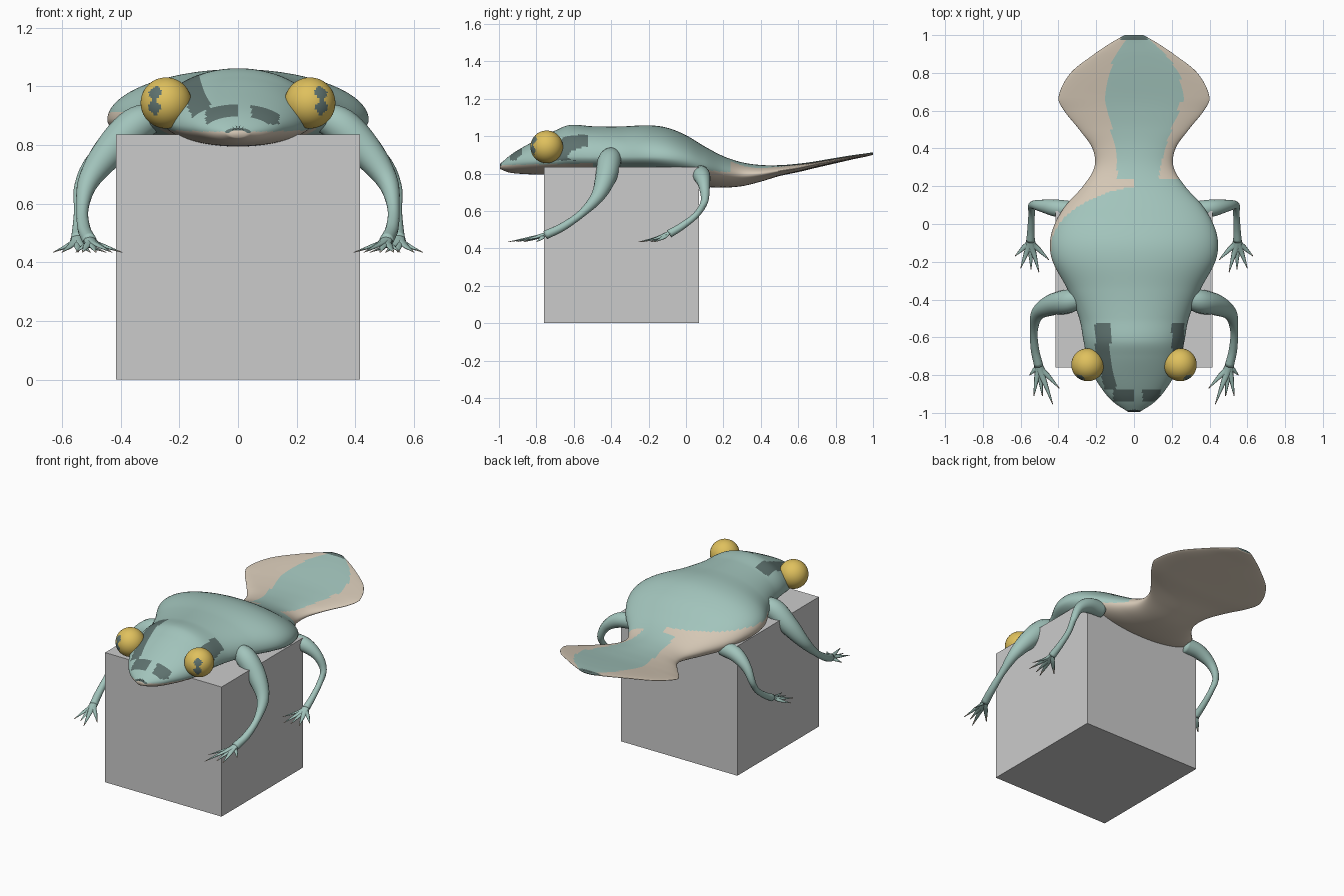
import bpy, bmesh, math
from mathutils import Vector

if "Cube" in bpy.data.objects:
    bpy.data.objects.remove(bpy.data.objects["Cube"])


def material(name, rgb):
    m = bpy.data.materials.new(name)
    m.diffuse_color = (*rgb, 1)
    m.use_nodes = True
    m.node_tree.nodes["Principled BSDF"].inputs["Base Color"].default_value = m.diffuse_color
    return m


TEAL = material("teal skin", (0.36, 0.55, 0.50))
BEIGE = material("beige belly", (0.66, 0.57, 0.46))
DARK = material("dark marking", (0.11, 0.165, 0.155))
GOLD = material("gold eye", (0.74, 0.53, 0.11))
GREY = material("grey block", (0.60, 0.60, 0.60))


def finish(bm, name, mats, rule=None, smooth=True):
    bmesh.ops.recalc_face_normals(bm, faces=bm.faces)
    for f in bm.faces:
        f.smooth = smooth
        if rule:
            f.material_index = rule(f.calc_center_median())
    me = bpy.data.meshes.new(name)
    bm.to_mesh(me)
    bm.free()
    for m in mats:
        me.materials.append(m)
    ob = bpy.data.objects.new(name, me)
    bpy.context.collection.objects.link(ob)
    return ob


def loft(bm, rings):
    """Skin a list of closed rings and cap both ends."""
    vs = [[bm.verts.new(p) for p in r] for r in rings]
    n = len(vs[0])
    for a, b in zip(vs, vs[1:]):
        for i in range(n):
            j = (i + 1) % n
            bm.faces.new((a[i], a[j], b[j], b[i]))
    bm.faces.new(vs[0])
    bm.faces.new(vs[-1])


def sample(rows, t):
    """Smooth interpolation of table rows keyed by the first column."""
    n = len(rows)
    k = max(i for i in range(n - 1) if i == 0 or rows[i][0] <= t)
    a, b = rows[k], rows[k + 1]
    h = b[0] - a[0]
    u = min(1, max(0, (t - a[0]) / h))

    def slope(i, c):
        p, q = rows[max(i - 1, 0)], rows[min(i + 1, n - 1)]
        return (q[c] - p[c]) / (q[0] - p[0])

    return [(2*u**3 - 3*u*u + 1) * a[c] + (3*u*u - 2*u**3) * b[c]
            + h * (u**3 - 2*u*u + u) * slope(k, c) + h * (u**3 - u*u) * slope(k + 1, c)
            for c in range(1, len(a))]


# Block under the animal
bm = bmesh.new()
bmesh.ops.create_cube(bm, size=1)
for v in bm.verts:
    v.co = (v.co.x * 0.83, v.co.y * 0.83 - 0.345, (v.co.z + 0.5) * 0.835)
finish(bm, "block", [GREY], smooth=False)

# Body: y, half width, top z, side z, bottom z
BODY = [
    (-0.995, 0.03, 0.850, 0.840, 0.825), (-0.95, 0.10, 0.890, 0.850, 0.807),
    (-0.90, 0.15, 0.925, 0.860, 0.800), (-0.80, 0.215, 0.98, 0.87, 0.795),
    (-0.70, 0.25, 1.03, 0.88, 0.795), (-0.62, 0.267, 1.06, 0.89, 0.80),
    (-0.50, 0.29, 1.053, 0.89, 0.80), (-0.35, 0.35, 1.052, 0.89, 0.80),
    (-0.20, 0.43, 1.058, 0.89, 0.79), (-0.10, 0.445, 1.045, 0.885, 0.77),
    (0.00, 0.42, 1.005, 0.87, 0.75), (0.10, 0.36, 0.945, 0.84, 0.73),
    (0.20, 0.27, 0.893, 0.81, 0.725), (0.30, 0.21, 0.860, 0.795, 0.733),
    (0.40, 0.22, 0.846, 0.80, 0.757), (0.50, 0.29, 0.845, 0.815, 0.787),
    (0.60, 0.37, 0.853, 0.83, 0.808), (0.67, 0.40, 0.862, 0.845, 0.825),
    (0.80, 0.335, 0.884, 0.87, 0.855), (0.90, 0.21, 0.900, 0.89, 0.878),
    (0.96, 0.12, 0.908, 0.90, 0.890), (1.00, 0.05, 0.914, 0.907, 0.900),
]
# Teal stripe on the tail: y, left edge, right edge
STRIPE = [(0.2, -0.09, 0.13), (0.3, -0.09, 0.14), (0.45, -0.11, 0.18), (0.6, -0.14, 0.235),
          (0.7, -0.145, 0.26), (0.85, -0.115, 0.205), (1.0, -0.03, 0.06)]


def body_colour(p):
    x, y, z = p
    w, top, mid, bot = sample(BODY, y)
    upper = z > mid
    if y < -0.983:
        return 2 if upper else 1
    if y > 0.975 and upper and abs(x) < 0.07:
        return 2
    if y > 0.24:
        left, right = sample(STRIPE, y)
        return 0 if upper and left < x < right else 1
    if z > 0.87:                                  # head bands
        if -0.94 < y < -0.88 and (-0.11 < x < 0 or 0.045 < x < 0.14):
            return 2
        inner = 0.125 - 0.035 * max(0, (-0.65 - y) / 0.25)
        if -0.88 <= y < -0.52 and x < 0 and inner < -x < inner + 0.08 - 0.1 * max(0, -0.7 - y):
            return 2
        if -0.70 < y < -0.52 and 0.20 < x < 0.265:
            return 2
    if y < -0.5:
        return 1 if z < 0.845 + 0.02 * (y + 1) else 0
    edge = 0.915 if x < 0 and y > -0.3 else 0.83
    return 1 if z < edge - max(0, y) * 0.1 else 0


N, M = 96, 220
rings = []
for k in range(M + 1):
    y = -0.995 + 1.995 * k / M
    w, top, mid, bot = sample(BODY, y)
    ring = []
    for i in range(N):
        a = 2 * math.pi * i / N
        s = math.sin(a)
        ring.append((w * math.cos(a), y, mid + s * ((top - mid) if s > 0 else (mid - bot))))
    rings.append(ring)
bm = bmesh.new()
loft(bm, rings)
finish(bm, "body", [TEAL, BEIGE, DARK], body_colour)


def tube(bm, points, sides=12, steps=6, flat=1.0):
    """Tapered limb through points (x, y, z, radius)."""
    rows = [(i, *p) for i, p in enumerate(points)]
    count = (len(points) - 1) * steps
    path = [sample(rows, i / steps) for i in range(count + 1)]
    rings = []
    for i, p in enumerate(path):
        d = Vector(path[min(i + 1, count)][:3]) - Vector(path[max(i - 1, 0)][:3])
        side = d.cross(Vector((0, 0.3, 1))).normalized()
        up = side.cross(d).normalized()
        c, r = Vector(p[:3]), max(p[3], 0.001)
        rings.append([c + r * (math.cos(t) * side + flat * math.sin(t) * up)
                      for t in (2 * math.pi * j / sides for j in range(sides))])
    loft(bm, rings)


# Limb paths on the +x side, then toe tips
FRONT = [(0.27, -0.39, 0.90, 0.045), (0.35, -0.41, 0.865, 0.063), (0.44, -0.43, 0.775, 0.056),
         (0.51, -0.475, 0.675, 0.036), (0.53, -0.56, 0.585, 0.021), (0.525, -0.66, 0.515, 0.022),
         (0.505, -0.75, 0.472, 0.024)]
FRONT_TOES = [(0.395, -0.87), (0.43, -0.955), (0.485, -0.91), (0.53, -0.91), (0.553, -0.80)]
REAR = [(0.32, 0.07, 0.80, 0.05), (0.42, 0.085, 0.785, 0.045), (0.50, 0.098, 0.73, 0.030),
        (0.54, 0.098, 0.65, 0.020), (0.542, 0.055, 0.58, 0.017), (0.545, -0.02, 0.52, 0.019),
        (0.548, -0.09, 0.478, 0.022)]
REAR_TOES = [(0.45, -0.19), (0.503, -0.255), (0.545, -0.24), (0.60, -0.235), (0.63, -0.17)]

for side, word in ((1, "right"), (-1, "left")):
    for part, path, toes in (("front", FRONT, FRONT_TOES), ("rear", REAR, REAR_TOES)):
        bm = bmesh.new()
        tube(bm, path, 16)
        wx, wy, wz, _ = path[-2]
        px, py, pz, _ = path[-1]
        for tx, ty in toes:
            mx, my = px + (tx - px) * 0.45, py + (ty - py) * 0.45
            tube(bm, [(wx, wy, wz, 0.016), (px * 0.8 + mx * 0.2, py * 0.8 + my * 0.2, pz, 0.018),
                      (mx, my, 0.455, 0.013), (tx, ty, 0.434, 0.002)], 8, 5, 0.5)
        for v in bm.verts:
            v.co.x *= side
        finish(bm, f"{part}_leg_{word}", [TEAL, BEIGE], lambda p: 1 if p.z < 0.441 else 0)

    # Eye with an hourglass pupil facing forward and outward
    bm = bmesh.new()
    bmesh.ops.create_uvsphere(bm, u_segments=64, v_segments=48, radius=0.087)
    centre = Vector((side * 0.245, -0.745, 0.943))
    bmesh.ops.translate(bm, verts=bm.verts, vec=centre)
    look = Vector((side * 0.48, -0.87, 0.12)).normalized()
    across = look.cross(Vector((0, 0, 1))).normalized()
    over = across.cross(look)

    def pupil(p):
        d = p - centre
        u, v = abs(d.dot(across)), abs(d.dot(over))
        return 1 if d.dot(look) > 0 and v < 0.05 and u < 0.006 + 0.022 * (1 - abs(v - 0.025) / 0.025) else 0

    finish(bm, f"eye_{word}", [GOLD, DARK], pupil)

# Small rim around the mouth
bm = bmesh.new()
for i in range(12):
    a = math.pi * (i + 0.5) / 12
    c, s = math.cos(a), math.sin(a)
    tube(bm, [(0.03 * c, -0.99, 0.838 + 0.014 * s, 0.004),
              (0.058 * c, -0.972, 0.842 + 0.026 * s, 0.002)], 6, 3)
finish(bm, "mouth_rim", [DARK])
